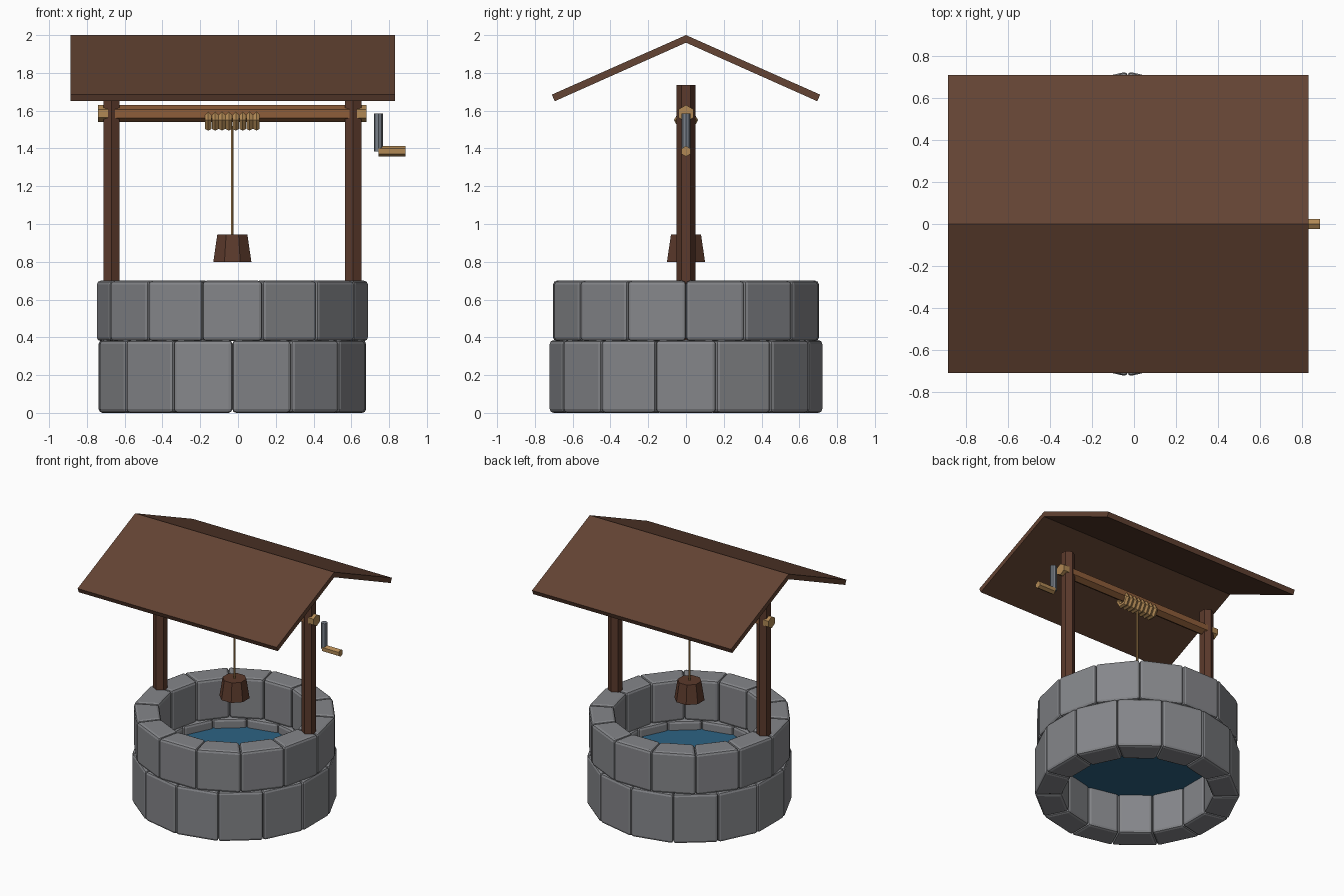
import bpy, bmesh, math
from mathutils import Matrix, Vector

cube = bpy.data.objects.get("Cube")
if cube:
    bpy.data.objects.remove(cube, do_unlink=True)

CX = -0.03  # axis of the well shaft


def material(name, rgb):
    m = bpy.data.materials.new(name)
    m.use_nodes = True
    colour = (*rgb, 1)
    m.diffuse_color = colour
    m.node_tree.nodes["Principled BSDF"].inputs["Base Color"].default_value = colour
    return m


STONE = material("grey stone", (0.235, 0.24, 0.255))
ROOF = material("roof brown", (0.125, 0.056, 0.033))
WOOD = material("dark wood", (0.105, 0.042, 0.025))
BEAM = material("orange wood", (0.27, 0.11, 0.042))
TAN = material("tan wood and rope", (0.44, 0.25, 0.09))
STEEL = material("steel", (0.19, 0.215, 0.25))
WATER = material("blue water", (0.026, 0.125, 0.23))


def finish(name, bm, *mats):
    bmesh.ops.recalc_face_normals(bm, faces=bm.faces)
    mesh = bpy.data.meshes.new(name)
    bm.to_mesh(mesh)
    bm.free()
    for m in mats:
        mesh.materials.append(m)
    obj = bpy.data.objects.new(name, mesh)
    bpy.context.collection.objects.link(obj)
    return obj


def rod(name, start, end, r1, mat, sides=6, r2=None, turn=0.0):
    """Prism or cone frustum between two points."""
    a, b = Vector(start), Vector(end)
    axis = b - a
    rot = axis.to_track_quat("Z", "Y").to_matrix().to_4x4()
    bm = bmesh.new()
    bmesh.ops.create_cone(bm, cap_ends=True, segments=sides, radius1=r1,
                          radius2=r1 if r2 is None else r2, depth=axis.length,
                          matrix=Matrix.Translation((a + b) / 2) @ rot @ Matrix.Rotation(turn, 4, "Z"))
    return finish(name, bm, mat)


def extrude_profile(bm, points, offset):
    face = bm.faces.new([bm.verts.new(p) for p in points])
    new = bmesh.ops.extrude_face_region(bm, geom=[face])["geom"]
    bmesh.ops.translate(bm, vec=offset, verts=[v for v in new if isinstance(v, bmesh.types.BMVert)])


# Stone courses, each a ring of bevelled wedge blocks
def stone_ring(name, z0, z1, outer, inner, shift):
    count = 14
    step = math.tau / count
    bm = bmesh.new()
    for i in range(count):
        a = (i + shift) * step
        corners = [(outer, a - step / 2), (outer, a + step / 2), (inner, a + step / 2), (inner, a - step / 2)]
        extrude_profile(bm, [(CX + r * math.cos(t), r * math.sin(t), z0) for r, t in corners], (0, 0, z1 - z0))
    obj = finish(name, bm, STONE)
    bevel = obj.modifiers.new("worn edges", "BEVEL")
    bevel.width = 0.02
    bevel.segments = 2


stone_ring("lower_stone_ring", 0.0, 0.385, 0.726, 0.53, 0)
stone_ring("upper_stone_ring", 0.38, 0.70, 0.722, 0.54, 0.5)
rod("water", (CX, 0, 0.305), (CX, 0, 0.315), 0.545, WATER, 28)

# Two hexagonal posts
for side, label in ((1, "left"), (-1, "right")):
    x = CX + side * 0.64
    rod(label + "_post", (x, 0, 0.375), (x, 0, 1.735), 0.05, WOOD, turn=math.pi / 6 * 0)

# Hexagonal axle with pale ends
axle = bmesh.new()
for x0, x1, idx in ((-0.71, -0.64, 1), (-0.64, 0.64, 0), (0.64, 0.71, 1)):
    before = set(axle.faces)
    ring = [(CX + x0, 0.045 * math.sin(k * math.pi / 3), 1.585 + 0.045 * math.cos(k * math.pi / 3)) for k in range(6)]
    extrude_profile(axle, ring, (x1 - x0, 0, 0))
    for f in set(axle.faces) - before:
        f.material_index = idx
finish("axle", axle, BEAM, TAN)

# Wound rope: hexagonal rings side by side
coil = bmesh.new()
turns, pitch, tube = 8, 0.0365, 0.02
for n in range(turns):
    x = CX + (n - (turns - 1) / 2) * pitch
    loops = []
    for k in range(6):
        t = k * math.pi / 3
        loops.append([])
        for j in range(6):
            u = j * math.pi / 3
            r = 0.044 + tube * math.cos(u)
            loops[-1].append(coil.verts.new((x + tube * math.sin(u), r * math.cos(t), 1.55 + r * math.sin(t))))
    for k in range(6):
        for j in range(6):
            p, q, m = loops[k], loops[(k + 1) % 6], (j + 1) % 6
            coil.faces.new((p[j], p[m], q[m], q[j]))
finish("rope_coil", coil, TAN)

# Hanging rope and bucket
rod("rope", (CX, 0, 0.93), (CX, 0, 1.52), 0.008, TAN)
rod("bucket", (CX, 0, 0.80), (CX, 0, 0.945), 0.109, WOOD, 8, 0.086, math.pi / 8)

# Crank
rod("crank_arm", (0.743, 0, 1.385), (0.743, 0, 1.585), 0.024, STEEL, 8)
rod("crank_handle", (0.743, 0, 1.385), (0.886, 0, 1.385), 0.028, TAN, 6)

# Gabled roof
roof = bmesh.new()
half = [(0.71, 1.685), (0.695, 1.65)]
profile = [(0, 2.0)] + half + [(0, 1.96)] + [(-y, z) for y, z in reversed(half)]
extrude_profile(roof, [(-0.886, y, z) for y, z in profile], (1.716, 0, 0))
finish("roof", roof, ROOF)
